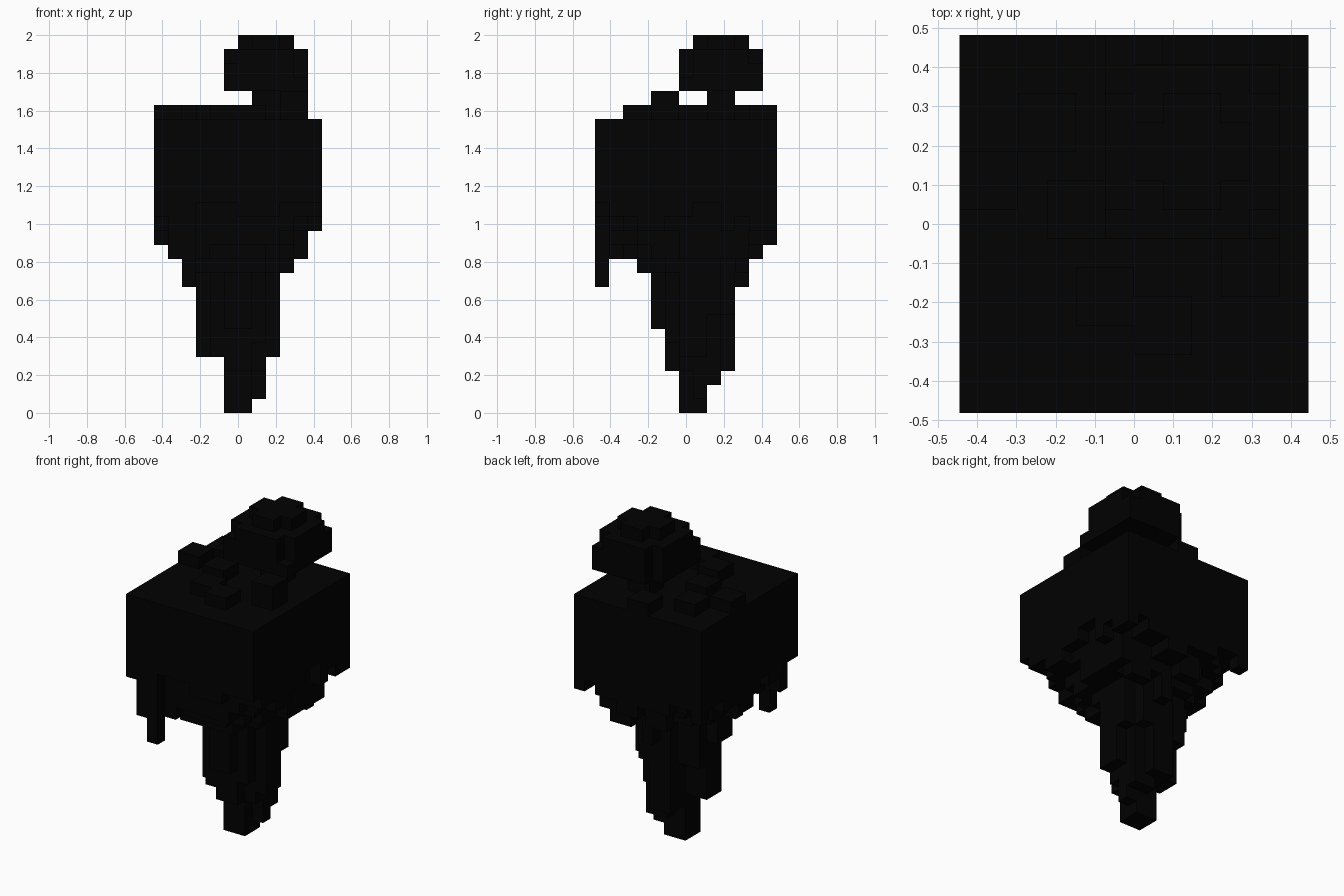
import bpy, bmesh, math, random
from mathutils import Vector

if "Cube" in bpy.data.objects:
    bpy.data.objects.remove(bpy.data.objects["Cube"], do_unlink=True)

random.seed(4)
NX, NY, NZ = 12, 13, 27
UNIT = 2 / NZ
TOP = 21          # level of the flat ground

stone = bpy.data.materials.new("near_black")
stone.use_nodes = True
colour = (0.0005, 0.0005, 0.0005, 1)
stone.diffuse_color = colour
bsdf = next(n for n in stone.node_tree.nodes if n.type == 'BSDF_PRINCIPLED')
bsdf.inputs["Base Color"].default_value = colour


def box(x0, x1, y0, y1, z0, z1):
    """Set of voxel cells in a block."""
    return {(x, y, z) for x in range(x0, x1)
            for y in range(y0, y1) for z in range(z0, z1)}


def voxel_object(name, cells):
    """Mesh of the exposed faces of a set of cells."""
    bm = bmesh.new()
    origin = Vector((NX / 2, NY / 2, 0))
    for cell in cells:
        for axis in range(3):
            for side in (0, 1):
                near = list(cell)
                near[axis] += 2 * side - 1
                if tuple(near) in cells:
                    continue
                u, v = (axis + 1) % 3, (axis + 2) % 3
                ring = []
                for a, b in ((0, 0), (1, 0), (1, 1), (0, 1)):
                    p = Vector(cell)
                    p[axis] += side
                    p[u] += a
                    p[v] += b
                    ring.append(bm.verts.new((p - origin) * UNIT))
                bm.faces.new(ring if side else ring[::-1])
    bmesh.ops.remove_doubles(bm, verts=bm.verts, dist=UNIT / 100)
    bmesh.ops.dissolve_limit(bm, angle_limit=0.01, verts=bm.verts, edges=bm.edges)
    mesh = bpy.data.meshes.new(name)
    bm.to_mesh(mesh)
    bm.free()
    mesh.materials.append(stone)
    obj = bpy.data.objects.new(name, mesh)
    bpy.context.collection.objects.link(obj)
    return obj


# Floating island: columns that hang lower towards the middle
x_limit = [12, 11, 9, 4, 4, 0, 0, 1, 4, 10, 11, 13]
y_limit = [13, 11, 11, 10, 6, 3, 0, 0, 2, 3, 9, 11, 12]
front_wall = [14, 11, 9, 15, 15, 15, 14, 14, 14, 15, 15, 15]
right_wall = [15, 14, 14, 13, 13, 14, 14, 15, 15, 13, 14, 13, 13]
special = {(0, 12): 13, (9, 10): 10, (8, 10): 10,
           (0, 6): 12, (0, 7): 12, (6, 12): 12, (7, 12): 12,
           (1, 6): 11, (3, 1): 11, (3, 2): 11, (4, 11): 11, (5, 11): 11,
           (3, 3): 10, (4, 3): 10, (5, 3): 10,
           (2, 6): 9, (2, 7): 9, (6, 10): 9}
special.update({(x, 0): z for x, z in enumerate(front_wall)})
special.update({(NX - 1, y): z for y, z in enumerate(right_wall)})
special.update({(10, y): 11 for y in range(7, 11)})
jitter = {}
island = set()
for x in range(NX):
    for y in range(NY):
        r = math.hypot((x - 5.5) / 6, (y - 6) / 6.5)
        step = jitter.setdefault((x // 2, y // 2), random.choice((-1, 0, 0, 1)))
        bottom = max(round(7.7 + 5.7 * r + step / 2), x_limit[x], y_limit[y], 9)
        if x == 0 or y == NY - 1:
            bottom = max(13, min(bottom, 14))
        bottom = special.get((x, y), min(bottom, 15))
        island |= box(x, x + 1, y, y + 1, bottom, TOP)

# Stalactite spire under the island: x range, y range, lowest level
for x0, x1, y0, y1, low in (
        (5, 7, 6, 8, 0), (7, 8, 7, 8, 1), (7, 8, 6, 7, 3), (6, 8, 8, 9, 2),
        (5, 6, 8, 9, 3), (5, 7, 9, 10, 3), (5, 7, 5, 6, 3), (3, 5, 6, 8, 4),
        (4, 5, 5, 6, 4), (8, 9, 6, 8, 4), (7, 8, 5, 6, 5), (5, 7, 4, 5, 6),
        (8, 9, 8, 9, 7), (3, 5, 8, 9, 7), (7, 8, 9, 10, 7)):
    island |= box(x0, x1, y0, y1, low, 13)
voxel_object("floating_island", island)

# Low tufts and one taller rock on the ground
tufts = [(0, 7), (2, 9), (3, 6), (4, 3), (6, 2), (5, 11)]
for n, (x, y) in enumerate(tufts, 1):
    voxel_object(f"ground_tuft_{n}", box(x, x + 2, y, y + 2, TOP, TOP + 1))
voxel_object("tall_rock", box(9, 11, 4, 6, TOP, TOP + 2))

# Tree
voxel_object("tree_trunk", box(7, 9, 8, 10, TOP, 23))


def rounded(x0, x1, y0, y1, z0, z1):
    """Block without its four corner columns."""
    return box(x0 + 1, x1 - 1, y0, y1, z0, z1) | box(x0, x1, y0 + 1, y1 - 1, z0, z1)


crown = rounded(5, 11, 6, 12, 23, 26) | rounded(6, 10, 7, 11, 26, 27)
for x, y, high in ((10, 6, 24), (10, 11, 25), (5, 6, 25)):
    crown |= box(x, x + 1, y, y + 1, 23, high)
voxel_object("tree_crown", crown)
